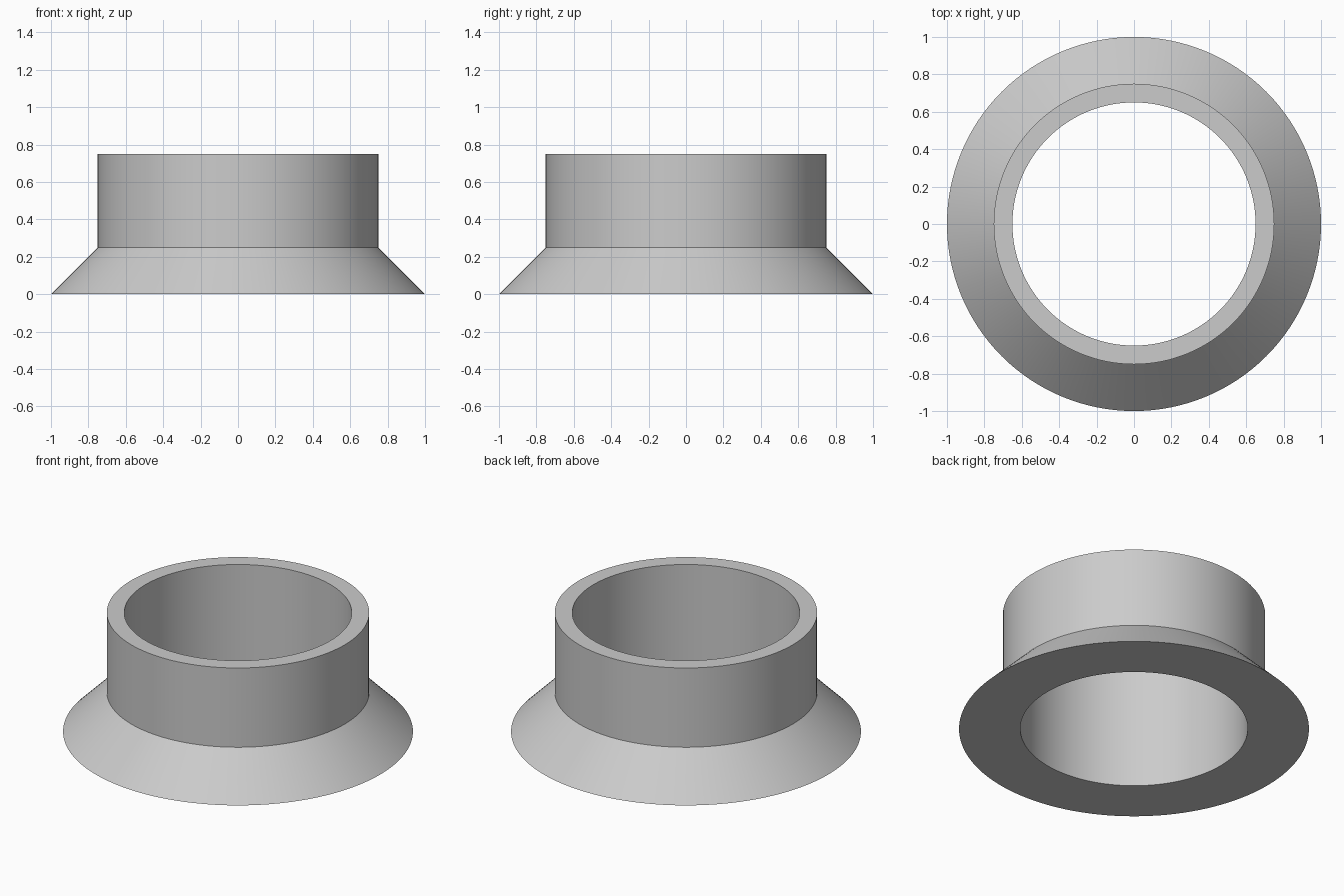
import bpy
import bmesh
import math

cube = bpy.data.objects.get("Cube")
if cube:
    bpy.data.objects.remove(cube, do_unlink=True)

SEGMENTS = 128

# Plain grey material
grey = bpy.data.materials.new("light grey")
grey.use_nodes = True
colour = (0.6, 0.6, 0.6, 1.0)
grey.diffuse_color = colour
grey.node_tree.nodes["Principled BSDF"].inputs["Base Color"].default_value = colour

# Closed wall section as (radius, height): flared base, straight collar, bore
profile = [(0.65, 0.0), (1.0, 0.0), (0.75, 0.25), (0.75, 0.75), (0.65, 0.75)]


def lathe(name, section, material):
    """Revolve a closed section around the z axis."""
    bm = bmesh.new()
    rings = []
    for radius, height in section:
        ring = []
        for i in range(SEGMENTS):
            a = math.tau * i / SEGMENTS
            ring.append(bm.verts.new((radius * math.cos(a), radius * math.sin(a), height)))
        rings.append(ring)
    for k, lower in enumerate(rings):
        upper = rings[(k + 1) % len(rings)]
        for i in range(SEGMENTS):
            j = (i + 1) % SEGMENTS
            bm.faces.new((lower[i], lower[j], upper[j], upper[i]))
    bmesh.ops.recalc_face_normals(bm, faces=bm.faces)
    mesh = bpy.data.meshes.new(name)
    bm.to_mesh(mesh)
    bm.free()
    mesh.materials.append(material)
    obj = bpy.data.objects.new(name, mesh)
    bpy.context.collection.objects.link(obj)
    return obj


# Flared ring collar, smooth around with crisp rims
collar = lathe("flared_collar", profile, grey)
bpy.ops.object.select_all(action="DESELECT")
collar.select_set(True)
bpy.context.view_layer.objects.active = collar
bpy.ops.object.shade_smooth_by_angle(angle=math.radians(30))
